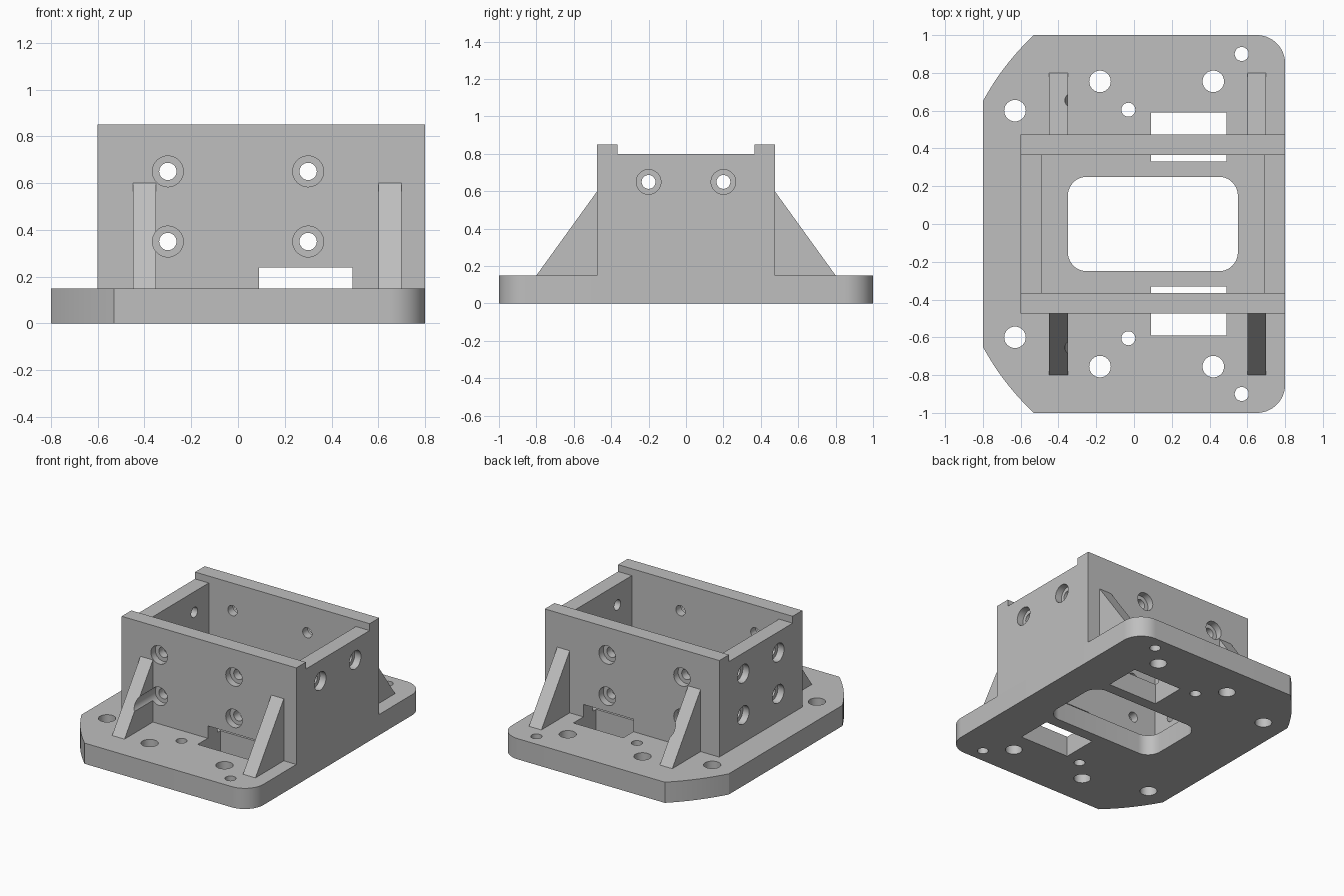
import bpy
import bmesh
from math import cos, sin, radians, atan2, hypot, pi

if "Cube" in bpy.data.objects:
    bpy.data.objects.remove(bpy.data.objects["Cube"], do_unlink=True)

grey = bpy.data.materials.new("plain grey")
grey.use_nodes = True
colour = (0.52, 0.52, 0.52, 1)
grey.diffuse_color = colour
grey.node_tree.nodes["Principled BSDF"].inputs["Base Color"].default_value = colour


def arc(cx, cy, r, start, end, steps=14):
    """Points along an arc, angles in radians."""
    return [(cx + r * cos(start + (end - start) * i / steps),
             cy + r * sin(start + (end - start) * i / steps)) for i in range(steps + 1)]


def rect(u0, u1, v0, v1):
    return [(u0, v0), (u1, v0), (u1, v1), (u0, v1)]


def circle(u, v, r):
    return arc(u, v, r, 0, 2 * pi, 40)[:-1]


def prism(name, profile, axis, start, end):
    """Extrude a 2D profile along an axis."""
    place = {"x": lambda u, v, w: (w, u, v),
             "y": lambda u, v, w: (u, w, v),
             "z": lambda u, v, w: (u, v, w)}[axis]
    bm = bmesh.new()
    face = bm.faces.new([bm.verts.new(place(u, v, start)) for u, v in profile])
    top = bmesh.ops.extrude_face_region(bm, geom=[face])
    a, b = place(0, 0, start), place(0, 0, end)
    bmesh.ops.translate(bm, vec=[q - p for p, q in zip(a, b)],
                        verts=[g for g in top["geom"] if isinstance(g, bmesh.types.BMVert)])
    bmesh.ops.recalc_face_normals(bm, faces=bm.faces)
    mesh = bpy.data.meshes.new(name)
    bm.to_mesh(mesh)
    bm.free()
    mesh.materials.append(grey)
    obj = bpy.data.objects.new(name, mesh)
    bpy.context.collection.objects.link(obj)
    return obj


def cut(obj, cutters):
    bpy.context.view_layer.objects.active = obj
    for cutter in cutters:
        mod = obj.modifiers.new("cut", "BOOLEAN")
        mod.operation = "DIFFERENCE"
        mod.solver = "EXACT"
        mod.object = cutter
        bpy.ops.object.modifier_apply(modifier=mod.name)


# Dimensions
BASE, WALL_TOP, SIDE_TOP = 0.15, 0.85, 0.80
OUT, INN = 0.475, 0.365
HOLE, BORE, DEPTH = 0.037, 0.066, 0.05

# Base plate outline: rounded corners on one end, shallow arcs on the other
cx = 0.404
r = hypot(cx + 0.53, 1)
a0, a1 = atan2(1, -0.53 - cx), atan2(0.65, -0.8 - cx)
outline = (arc(0.65, -0.85, 0.15, -pi / 2, 0) + arc(0.65, 0.85, 0.15, 0, pi / 2)
           + arc(cx, 0, r, a0, a1) + arc(cx, 0, r, -a1, -a0))
base = prism("base_plate", outline, "z", 0, BASE)

# Cutters for the base: central opening, cable windows and mounting holes
opening = []
for x, y, quarter in ((0.45, 0.15, 0), (-0.25, 0.15, 1), (-0.25, -0.15, 2), (0.45, -0.15, 3)):
    opening += arc(x, y, 0.1, quarter * pi / 2, (quarter + 1) * pi / 2, 10)
base_cuts = [prism("opening_cutter", opening, "z", -0.1, 0.3)]
windows = {}
for s in (-1, 1):
    windows[s] = prism("window_cutter", rect(0.09, 0.49, *sorted((s * 0.33, s * 0.59))),
                       "z", -0.1, 0.24)
    base_cuts.append(windows[s])
    for x, y, rad in ((-0.63, 0.6, 0.057), (-0.18, 0.755, 0.057), (0.42, 0.755, 0.057),
                      (-0.03, 0.605, HOLE), (0.57, 0.9, HOLE)):
        base_cuts.append(prism("mount_cutter", circle(x, s * y, rad), "z", -0.1, 0.3))
cut(base, base_cuts)
parts, cutters = [base], list(base_cuts)


def screw_cutters(axis, points, outer, inner, s):
    """Through holes with counterbores that open outwards."""
    found = []
    for u, v in points:
        found.append(prism("hole_cutter", circle(u, v, HOLE), axis, inner - s * 0.05, outer + s * 0.05))
        found.append(prism("bore_cutter", circle(u, v, BORE), axis, outer - s * DEPTH, outer + s * 0.5))
    cutters.extend(found)
    return found


# Front and back walls with their gussets
for s, side in ((-1, "front"), (1, "back")):
    wall = prism(side + "_wall", rect(-0.6, 0.8, BASE, WALL_TOP), "y", s * INN, s * OUT)
    screws = screw_cutters("y", [(x, z) for x in (-0.3, 0.3) for z in (0.35, 0.65)],
                           s * OUT, s * INN, s)
    cut(wall, [windows[s]] + screws)
    parts.append(wall)
    for x, end in ((-0.45, "right"), (0.6, "left")):
        gusset = prism(f"{side}_{end}_gusset",
                       [(s * OUT, BASE), (s * 0.8, BASE), (s * OUT, 0.6)], "x", x, x + 0.1)
        if end == "right":
            cut(gusset, screws[1:4:2])
        parts.append(gusset)

# Side walls, slightly lower than the front and back
for s, side, outer, inner, heights in ((-1, "right", -0.6, -0.49, (0.35, 0.65)),
                                       (1, "left", 0.8, 0.69, (0.65,))):
    wall = prism(side + "_wall", rect(-INN, INN, BASE, SIDE_TOP), "x", inner, outer)
    cut(wall, screw_cutters("x", [(y, z) for y in (-0.2, 0.2) for z in heights], outer, inner, s))
    parts.append(wall)

# Remove cutters and shade curved faces smooth
for cutter in cutters:
    bpy.data.objects.remove(cutter, do_unlink=True)
bpy.ops.object.select_all(action="DESELECT")
for part in parts:
    part.select_set(True)
bpy.context.view_layer.objects.active = base
bpy.ops.object.shade_smooth_by_angle(angle=radians(25))
